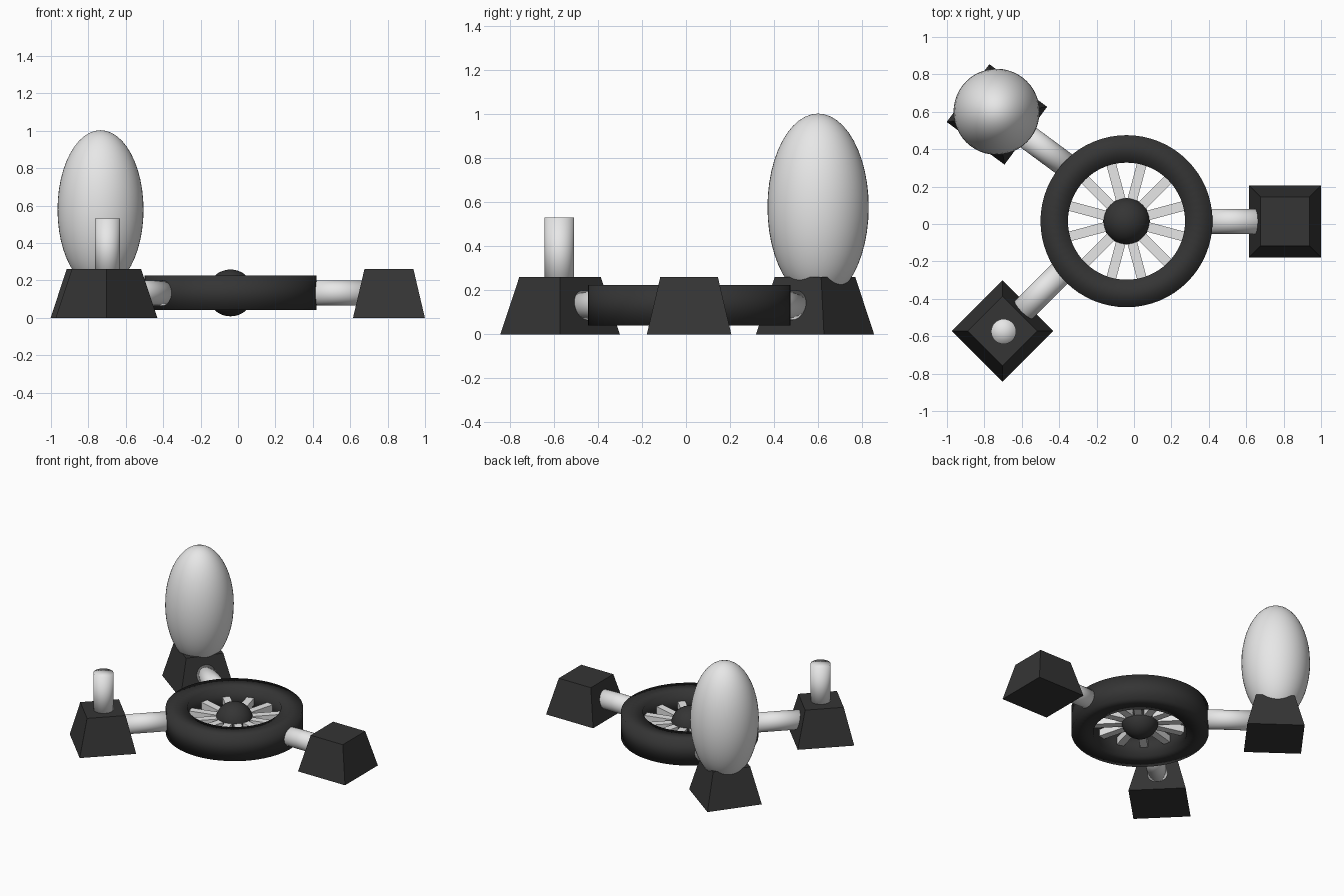
import bpy
import bmesh
from math import cos, sin, radians, pi
from mathutils import Matrix, Vector

if "Cube" in bpy.data.objects:
    bpy.data.objects.remove(bpy.data.objects["Cube"], do_unlink=True)


def material(name, value):
    mat = bpy.data.materials.new(name)
    mat.use_nodes = True
    color = (value, value, value, 1)
    mat.diffuse_color = color
    mat.node_tree.nodes["Principled BSDF"].inputs["Base Color"].default_value = color
    return mat


LIGHT = material("light grey", 0.8)
DARK = material("charcoal", 0.035)
HUB = Vector((-0.04, 0.015, 0.133))
ROD_RADIUS = 0.067


def finish(name, mat, smooth):
    obj = bpy.context.object
    obj.name = name
    obj.data.name = name
    obj.data.materials.append(mat)
    if smooth:
        bpy.ops.object.shade_smooth()
    return obj


def ball(name, center, size, mat):
    bpy.ops.mesh.primitive_uv_sphere_add(segments=48, ring_count=24, radius=1, location=center)
    bpy.context.object.scale = size
    return finish(name, mat, True)


def cylinder(name, start, end, radius, mat):
    axis = end - start
    bpy.ops.mesh.primitive_cylinder_add(
        vertices=32, radius=radius, depth=axis.length, end_fill_type='TRIFAN',
        location=(start + end) / 2, rotation=axis.to_track_quat('Z', 'Y').to_euler())
    return finish(name, mat, True)


def pedestal(name, center, angle):
    """Square block tapering to a smaller flat top."""
    bpy.ops.mesh.primitive_cube_add(size=2, location=(center.x, center.y, 0.13))
    obj = bpy.context.object
    for v in obj.data.vertices:
        half = 0.131 if v.co.z > 0 else 0.192
        v.co = Vector((v.co.x * half, v.co.y * half, v.co.z * 0.13))
    obj.rotation_euler.z = angle
    return finish(name, DARK, False)


# Wheel rim: square section swept round the hub
bm = bmesh.new()
section = [(0.313, -0.092), (0.46, -0.092), (0.46, 0.092), (0.313, 0.092)]
steps = 64
rows = [[bm.verts.new((r * cos(2 * pi * i / steps), r * sin(2 * pi * i / steps), z))
         for r, z in section] for i in range(steps)]
for i, row in enumerate(rows):
    following = rows[(i + 1) % steps]
    for j in range(len(section)):
        k = (j + 1) % len(section)
        bm.faces.new((row[j], following[j], following[k], row[k]))
bmesh.ops.recalc_face_normals(bm, faces=bm.faces)
mesh = bpy.data.meshes.new("wheel_rim")
bm.to_mesh(mesh)
bm.free()
rim = bpy.data.objects.new("wheel_rim", mesh)
bpy.context.collection.objects.link(rim)
rim.location = HUB
bpy.ops.object.select_all(action='DESELECT')
rim.select_set(True)
bpy.context.view_layer.objects.active = rim
finish("wheel_rim", DARK, True)

# Hub and spokes
ball("wheel_hub", HUB, (0.125, 0.125, 0.125), DARK)
for i in range(12):
    angle = radians(15 + 30 * i)
    offset = Vector((cos(angle), sin(angle), 0)) * 0.215
    bpy.ops.mesh.primitive_cube_add(size=1, location=HUB + offset, rotation=(0, 0, angle))
    bpy.context.object.scale = (0.25, 0.052, 0.052)
    finish(f"spoke_{i + 1}", LIGHT, False)

# Three pedestals, each with a rod running into the rim
arms = [("left", 0.807, 0.014, 180, 0.45),
        ("front_right", -0.703, -0.572, 45, 0.5),
        ("back_right", -0.733, 0.586, -36.4, 0.51)]
for name, x, y, degrees, reach in arms:
    angle = radians(degrees)
    center = Vector((x, y, HUB.z))
    heading = Vector((cos(angle), sin(angle), 0))
    pedestal(f"{name}_pedestal", center, angle)
    cylinder(f"{name}_rod", center + heading * 0.1, center + heading * reach, ROD_RADIUS, LIGHT)

# Upright post and egg standing on the pedestals
cylinder("post", Vector((-0.697, -0.575, 0.2)), Vector((-0.697, -0.575, 0.53)), ROD_RADIUS, LIGHT)
ball("egg", (-0.735, 0.6, 0.578), (0.23, 0.23, 0.425), LIGHT)
